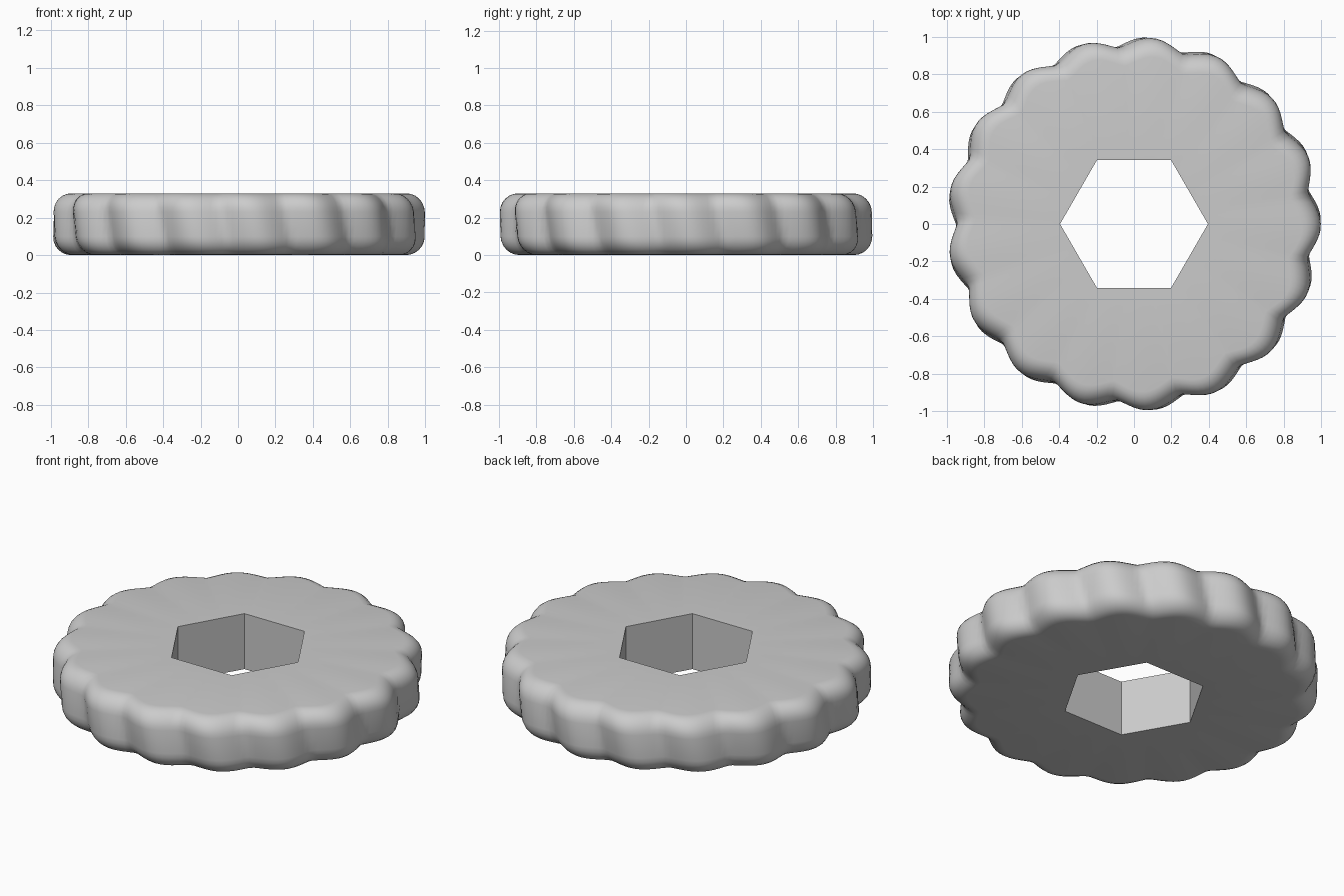
import bpy, bmesh, math

cube = bpy.data.objects.get("Cube")
if cube:
    bpy.data.objects.remove(cube, do_unlink=True)

LOBES = 17
STEPS = LOBES * 12
HEIGHT = 0.33
EDGE = 0.1
HEX = 0.395
TWIST = math.radians(5)
PHASE = math.radians(0.5)


def rim_radius(angle):
    """Scalloped outline: broad lobes with narrower valleys."""
    wave = abs(math.cos(LOBES * angle / 2))
    return 0.943 + 0.055 * (0.6 * wave + 0.4 * wave * wave)


def hex_radius(angle):
    """Hexagon with corners on the x axis."""
    local = angle % (math.pi / 3) - math.pi / 6
    return HEX * math.cos(math.pi / 6) / math.cos(local)


# Rounded side profile as (inset, height), bottom to top
arc = [math.radians(15 * i) for i in range(7)]
profile = [(EDGE * (1 - math.sin(a)), EDGE * (1 - math.cos(a))) for a in arc]
profile += [(0, HEIGHT / 2)]
profile += [(d, HEIGHT - z) for d, z in reversed(profile[:-1])]

bm = bmesh.new()


def add_ring(radius, z, turn=0.0):
    ring = []
    for i in range(STEPS):
        a = math.tau * i / STEPS
        r = radius(a - turn)
        ring.append(bm.verts.new((r * math.cos(a), r * math.sin(a), z)))
    return ring


# Twisted scalloped rim, then the straight hexagonal bore
rings = []
for inset, z in profile:
    turn = PHASE + TWIST * (0.5 - z / HEIGHT)
    rings.append(add_ring(lambda a, d=inset: rim_radius(a) - d, z, turn))
rings.append(add_ring(hex_radius, HEIGHT))
rings.append(add_ring(hex_radius, 0))

for k, low in enumerate(rings):
    high = rings[(k + 1) % len(rings)]
    for i in range(STEPS):
        j = (i + 1) % STEPS
        bm.faces.new((low[i], low[j], high[j], high[i]))
bmesh.ops.recalc_face_normals(bm, faces=bm.faces)

mesh = bpy.data.meshes.new("scalloped_knob")
bm.to_mesh(mesh)
bm.free()
knob = bpy.data.objects.new("scalloped_knob", mesh)
bpy.context.collection.objects.link(knob)

# Plain grey finish
grey = bpy.data.materials.new("plain_grey")
grey.use_nodes = True
color = (0.6, 0.6, 0.6, 1)
grey.diffuse_color = color
grey.node_tree.nodes["Principled BSDF"].inputs["Base Color"].default_value = color
mesh.materials.append(grey)

# Smooth rim with crisp bore edges
bpy.ops.object.select_all(action="DESELECT")
knob.select_set(True)
bpy.context.view_layer.objects.active = knob
bpy.ops.object.shade_smooth_by_angle(angle=math.radians(35))
